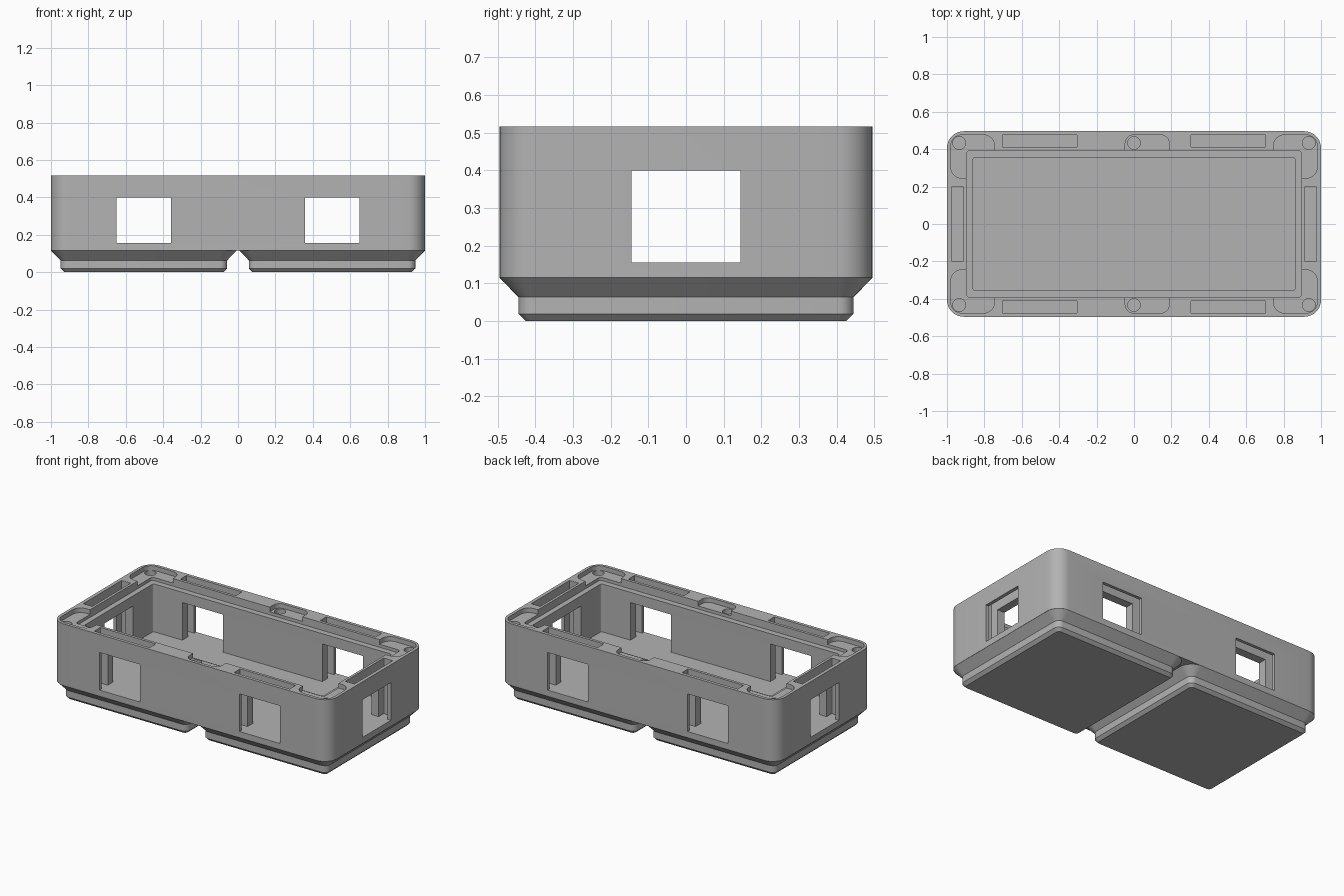
import bpy
import bmesh
from math import cos, sin, pi

if "Cube" in bpy.data.objects:
    bpy.data.objects.remove(bpy.data.objects["Cube"], do_unlink=True)

grey = bpy.data.materials.new("plain grey")
grey.use_nodes = True
grey.diffuse_color = (0.45, 0.45, 0.45, 1)
grey.node_tree.nodes["Principled BSDF"].inputs["Base Color"].default_value = (0.45, 0.45, 0.45, 1)


def outline(hx, hy, r, steps=8):
    """Rounded rectangle, counter-clockwise."""
    pts = []
    for k, (sx, sy) in enumerate([(1, 1), (-1, 1), (-1, -1), (1, -1)]):
        for i in range(steps + 1):
            a = (k + i / steps) * pi / 2
            pts.append((sx * (hx - r) + r * cos(a), sy * (hy - r) + r * sin(a)))
    return pts


def loft(name, centre, layers):
    """Solid through rounded rectangles given as (z, half x, half y, radius)."""
    bm = bmesh.new()
    rings = [[bm.verts.new((centre[0] + x, centre[1] + y, z)) for x, y in outline(hx, hy, r)]
             for z, hx, hy, r in layers]
    n = len(rings[0])
    for lo, hi in zip(rings, rings[1:]):
        for i in range(n):
            j = (i + 1) % n
            bm.faces.new((lo[i], lo[j], hi[j], hi[i]))
    bm.faces.new(rings[0][::-1])
    bm.faces.new(rings[-1])
    mesh = bpy.data.meshes.new(name)
    bm.to_mesh(mesh)
    bm.free()
    mesh.materials.append(grey)
    obj = bpy.data.objects.new(name, mesh)
    bpy.context.collection.objects.link(obj)
    return obj


def activate(obj):
    bpy.ops.object.select_all(action='DESELECT')
    obj.select_set(True)
    bpy.context.view_layer.objects.active = obj


def cut(target, x0, x1, y0, y1, z0, z1, r=0.002):
    """Subtract an upright rounded block from the target."""
    hx, hy = (x1 - x0) / 2, (y1 - y0) / 2
    tool = loft("cutter", ((x0 + x1) / 2, (y0 + y1) / 2), [(z0, hx, hy, r), (z1, hx, hy, r)])
    tool.hide_render = True
    mod = target.modifiers.new("cut", 'BOOLEAN')
    mod.operation = 'DIFFERENCE'
    mod.solver = 'EXACT'
    mod.object = tool
    activate(target)
    bpy.ops.object.modifier_apply(modifier=mod.name)
    bpy.data.objects.remove(tool, do_unlink=True)


TOP, OVER, FLOOR = 0.517, 0.6, 0.155
LEDGE, RECESS, HOLE = TOP - 0.05, TOP - 0.03, TOP - 0.09
HALF = 0.496

# Box shell with a stepped opening
body = loft("box_body", (0, 0), [(0.115, 1, HALF, 0.09), (TOP, 1, HALF, 0.09)])
cut(body, -0.86, 0.86, -0.356, 0.356, FLOOR, OVER, 0.012)
cut(body, -0.895, 0.895, -0.394, 0.394, LEDGE, OVER, 0.02)

# Panel slots in the rim
for s in (-1, 1):
    y0, y1 = sorted((s * 0.412, s * 0.475))
    for cx in (-0.504, 0.504):
        cut(body, cx - 0.2, cx + 0.2, y0, y1, FLOOR, OVER)
    x0, x1 = sorted((s * 0.912, s * 0.977))
    cut(body, x0, x1, -0.198, 0.198, FLOOR, OVER)

# Windows straight through opposite walls
for cx in (-0.504, 0.504):
    cut(body, cx - 0.146, cx + 0.146, -0.6, 0.6, FLOOR, 0.4)
cut(body, -1.1, 1.1, -0.145, 0.145, FLOOR, 0.4)

# Shallow rim recesses with round holes
for sy in (-1, 1):
    y0, y1 = sorted((sy * 0.34, sy * 0.476))
    cut(body, -0.047, 0.188, y0, y1, RECESS, OVER, 0.045)
    for sx in (-1, 1):
        x0, x1 = sorted((sx * 0.745, sx * 0.98))
        cut(body, x0, x1, y0, y1, RECESS, OVER, 0.06)
        x0, x1 = sorted((sx * 0.84, sx * 0.98))
        v0, v1 = sorted((sy * 0.245, sy * 0.476))
        cut(body, x0, x1, v0, v1, RECESS, OVER, 0.06)
    for hx in (-0.935, 0, 0.935):
        hy = sy * 0.433
        cut(body, hx - 0.034, hx + 0.034, hy - 0.034, hy + 0.034, HOLE, OVER, 0.0339)

# Stepped feet
feet = []
for side, cx in (("right", -0.503), ("left", 0.503)):
    feet.append(loft(side + "_foot", (cx, 0), [
        (0, 0.426, 0.426, 0.02), (0.019, 0.445, 0.445, 0.039),
        (0.063, 0.445, 0.445, 0.039), (0.115, HALF, HALF, 0.09)]))

for obj in [body] + feet:
    activate(obj)
    bpy.ops.object.shade_smooth_by_angle(angle=pi / 6)
